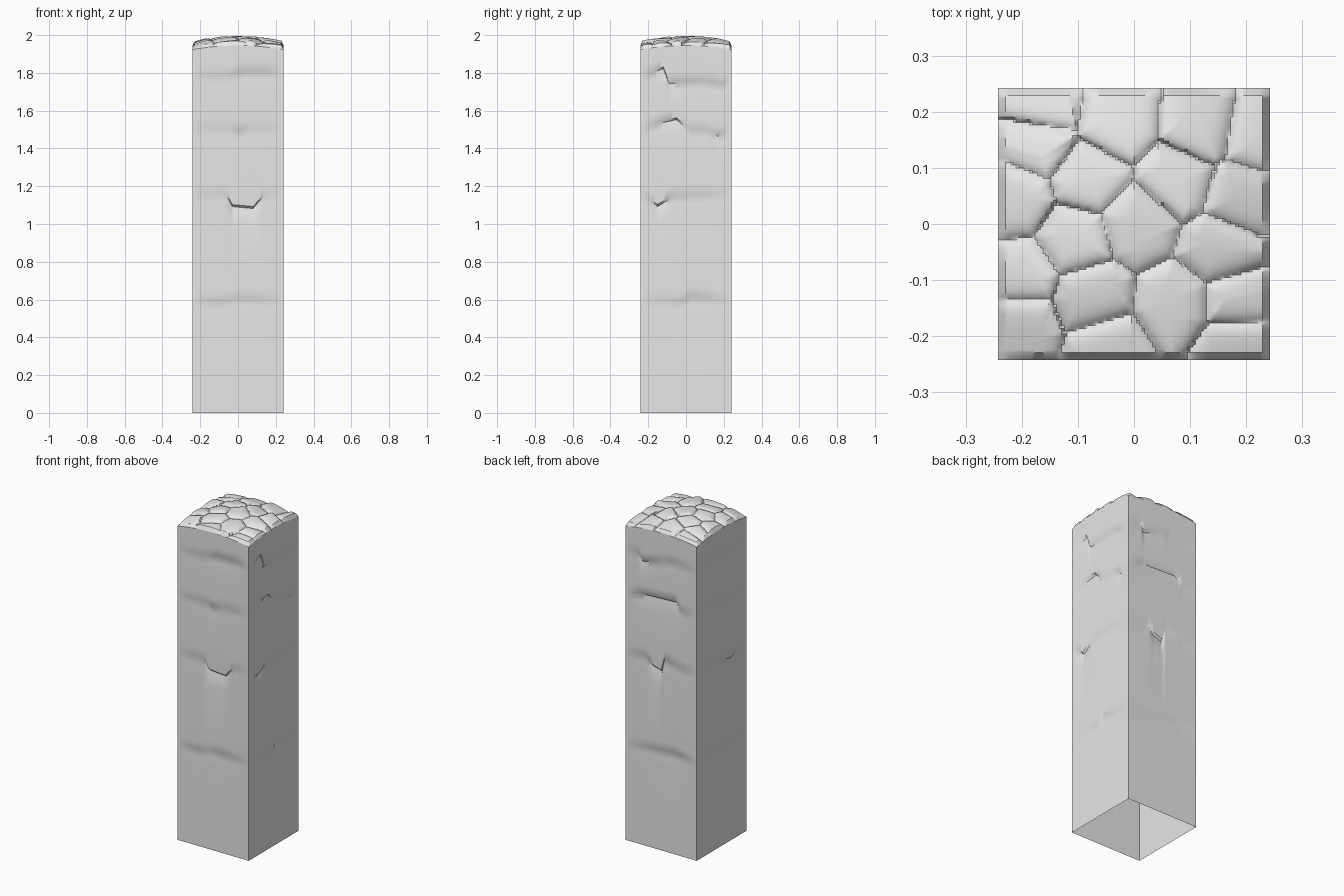
import bpy, bmesh, math, random
from mathutils import Vector

random.seed(4)
HALF = 0.242
INNER = 0.229

old = bpy.data.objects.get("Cube")
if old:
    bpy.data.objects.remove(old, do_unlink=True)

stone = bpy.data.materials.new("grey stone")
stone.use_nodes = True
stone.diffuse_color = (0.8, 0.8, 0.8, 1)
stone.node_tree.nodes["Principled BSDF"].inputs["Base Color"].default_value = (0.8, 0.8, 0.8, 1)


def finish(name, bm, angle):
    mesh = bpy.data.meshes.new(name)
    bm.to_mesh(mesh)
    bm.free()
    obj = bpy.data.objects.new(name, mesh)
    bpy.context.collection.objects.link(obj)
    mesh.materials.append(stone)
    bpy.ops.object.select_all(action='DESELECT')
    obj.select_set(True)
    bpy.context.view_layer.objects.active = obj
    bpy.ops.object.shade_smooth_by_angle(angle=math.radians(angle))
    return obj


def add_grid(bm, rows):
    """Skin a list of point rows with quads."""
    verts = [[bm.verts.new(p) for p in row] for row in rows]
    for low, high in zip(verts, verts[1:]):
        for i in range(len(low) - 1):
            bm.faces.new((low[i], low[i + 1], high[i + 1], high[i]))


def rim_height(u):
    return 1.945 - 0.022 * (u / HALF) ** 2


def crack_offset(points, u):
    """Height of a crack above its band at position u."""
    path = [(-HALF, 0)] + points + [(HALF, 0)]
    for (a, za), (b, zb) in zip(path, path[1:]):
        if a <= u <= b:
            return za + (zb - za) * (u - a) / (b - a)
    return 0


# Cracks on each wall: band height and the zigzag along it
front = {0.6: [(-0.1, -0.01), (0, 0.01)],
         1.16: [(-0.06, 0), (-0.03, -0.06), (0.08, -0.07), (0.14, 0)],
         1.51: [(-0.04, 0), (0, -0.02), (0.06, 0)],
         1.79: [(-0.05, 0), (0.02, 0.02), (0.17, 0.02)]}
right = {0.6: [(-0.1, 0), (-0.02, -0.01), (0.02, 0.02)],
         1.16: [(-0.2, -0.02), (-0.15, -0.06), (-0.07, -0.01)],
         1.51: [(-0.14, 0.03), (-0.05, 0.05), (0.02, -0.01), (0.12, -0.01), (0.17, -0.04)],
         1.78: [(-0.12, 0.05), (-0.09, -0.03), (0.1, -0.02), (0.2, -0.04)]}
back = {0.6: [(0.1, 0.02)],
        1.16: [(-0.1, 0.01), (-0.06, -0.04), (0, -0.06), (0.02, 0.02), (0.15, -0.01)],
        1.51: [(-0.14, 0.03), (0.1, 0.04), (0.14, -0.01)],
        1.78: [(-0.15, 0.01), (-0.13, -0.04), (0.05, 0.01)]}
left = {0.6: [(0, 0.02)],
        1.16: [(-0.1, 0.01), (0.1, -0.04)],
        1.51: [(-0.1, 0.02), (0.08, -0.02)],
        1.79: [(-0.05, 0.02), (0.05, -0.02)]}

# Shaft: four walls with an overhanging lip above each crack, open below
bm = bmesh.new()
COLS = 48
LIP = ((-0.1, 0), (-0.045, 0.45), (-0.008, 1), (0.003, 0.1), (0.05, 0))
for side, cracks in enumerate((front, right, back, left)):
    columns = []
    for i in range(COLS + 1):
        u = HALF * (2 * i / COLS - 1)
        taper = 1 - (u / HALF) ** 4
        column = [(u, -HALF, 0)]
        for band, points in cracks.items():
            dz = crack_offset(points, u)
            depth = taper * min(0.014, 0.003 + 0.18 * abs(dz))
            for step, amount in LIP:
                column.append((u, -HALF + depth * amount, band + dz + step))
        column.append((u, -HALF, rim_height(u)))
        columns.append(column)
    c, s = [(1, 0), (0, 1), (-1, 0), (0, -1)][side]
    rows = [[(x * c - y * s, x * s + y * c, z) for x, y, z in row] for row in zip(*columns)]
    add_grid(bm, rows)
bmesh.ops.remove_doubles(bm, verts=bm.verts, dist=0.0001)
finish("pillar_shaft", bm, 40)

# Top: a low dome of chipped stones, each slightly tilted
sites = [(-.16, .205), (-.03, .18), (.12, .17), (.22, .15), (-.17, .15), (-.08, .085),
         (.08, .08), (.19, .05), (-.215, .04), (-.11, -.03), (.01, 0), (.15, -.05),
         (-.2, -.09), (-.08, -.13), (.08, -.14), (.18, -.14), (-.2, -.18),
         (-.05, -.225), (.18, -.21)]
stones = [(Vector(p), Vector((random.uniform(-.12, .12), random.uniform(-.12, .12))))
          for p in sites]


def stone_height(x, y):
    p = Vector((x, y))
    near = sorted(stones, key=lambda st: (p - st[0]).length_squared)[:2]
    (a, tilt), (b, _) = near
    edge = (p - (a + b) / 2).dot((a - b).normalized())
    groove = 0.014 * math.exp(-edge / 0.012)
    return 1.995 - 0.5 * p.length_squared + tilt.dot(p - a) - groove


# Outermost ring of the grid is the rim, the next one the chamfer's upper edge
N = 96
ticks = [-HALF] + [INNER * (2 * i / N - 1) for i in range(N + 1)] + [HALF]


def top_point(x, y):
    if HALF in (abs(x), abs(y)):
        return (x, y, rim_height(min(abs(x), abs(y))))
    return (x, y, min(2, stone_height(x, y)))


bm = bmesh.new()
add_grid(bm, [[top_point(x, y) for x in ticks] for y in ticks])
finish("chipped_top", bm, 35)
